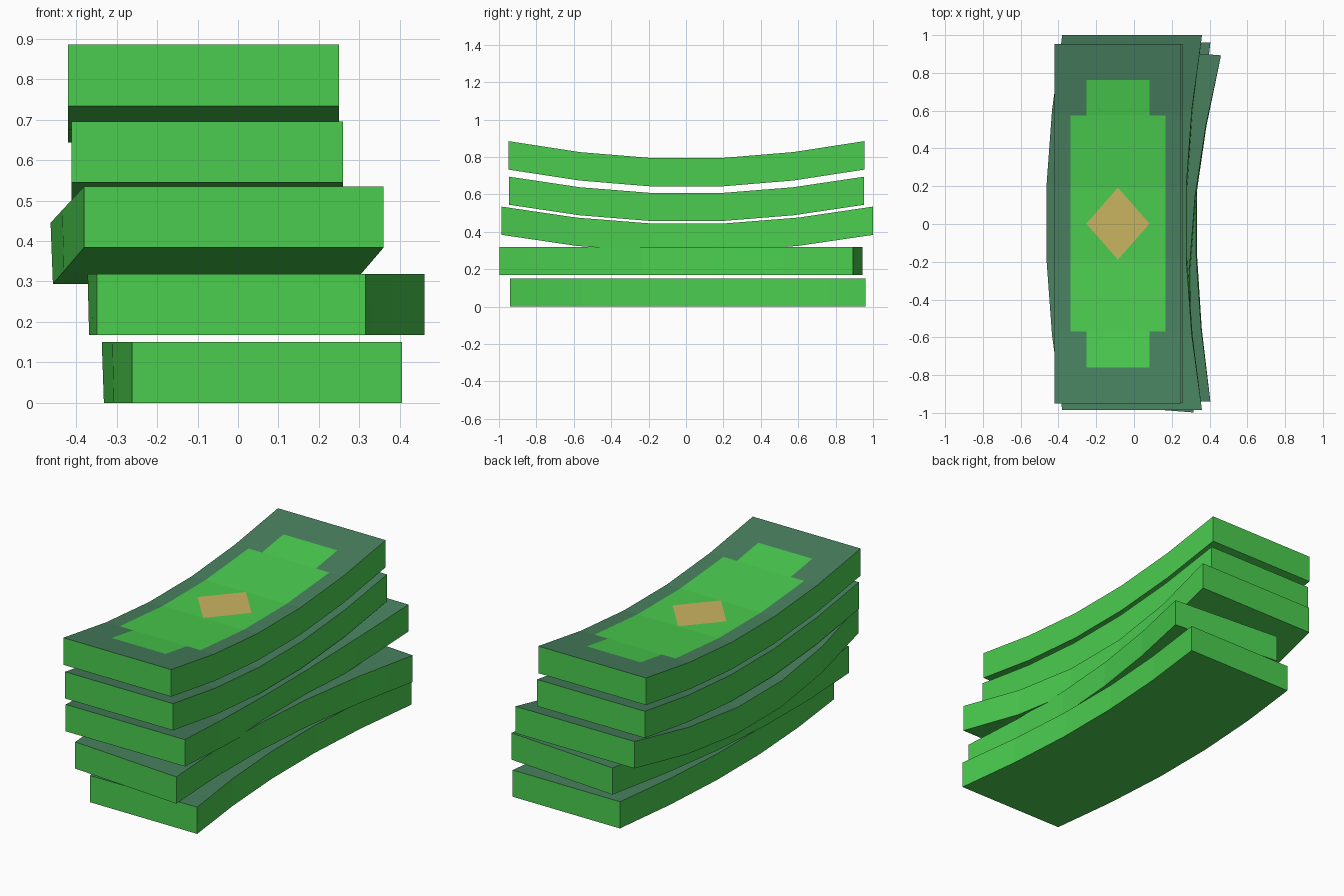
import bpy, bmesh
from math import radians
from mathutils import Matrix, Vector

if "Cube" in bpy.data.objects:
    bpy.data.objects.remove(bpy.data.objects["Cube"])


def material(name, rgb):
    m = bpy.data.materials.new(name)
    m.diffuse_color = (*rgb, 1)
    m.use_nodes = True
    m.node_tree.nodes["Principled BSDF"].inputs["Base Color"].default_value = m.diffuse_color
    return m


MATS = [material("note_green", (0.069, 0.605, 0.077)),
        material("border_green", (0.065, 0.216, 0.114)),
        material("emblem_tan", (0.59, 0.46, 0.12))]
GREEN, BORDER, TAN = range(3)

# Relative grid lines across and along a bundle, and how far each row is bent
XS = [-1, -0.75, -0.5, 0, 0.5, 0.75, 1]
YS = [-1, -0.8, -0.6, -0.2, 0, 0.2, 0.6, 0.8, 1]
BEND = {0: 0, 0.2: 0, 0.6: 0.35, 0.8: 0.675, 1: 1}


def bundle(name, centre, half_w, half_l, z, height, bow=0, lift=0, turn=0):
    """Bent stack of notes: bow shifts the middle in x, lift raises the ends."""
    bm = bmesh.new()
    place = Matrix.Translation((*centre, z)) @ Matrix.Rotation(radians(turn), 4, 'Z')

    def vert(u, v, top):
        b = BEND[abs(v)]
        side = bow * (1 - b) * (1 if top else 0.93)
        p = Vector((u * half_w + side, v * half_l, lift * b + (height if top else 0)))
        return bm.verts.new(place @ p)

    def face(verts, mat):
        bm.faces.new(verts).material_index = mat

    top = [[vert(u, v, True) for u in XS] for v in YS]
    low = [[vert(u, v, False) for u in XS] for v in YS]
    nx, ny = len(XS) - 1, len(YS) - 1

    for j in range(ny):
        for i in range(nx):
            cx, cy = (XS[i] + XS[i + 1]) / 2, (YS[j] + YS[j + 1]) / 2
            a, b = top[j][i], top[j][i + 1]
            c, d = top[j + 1][i + 1], top[j + 1][i]
            # Top: diamond emblem in the centre cells, stepped panel, dark border
            if abs(cx) < 0.5 and abs(cy) < 0.2:
                quad = [a, b, c, d]
                k = quad.index(top[4][3])
                n = quad[k:] + quad[:k]
                face([n[0], n[1], n[3]], TAN)
                face([n[1], n[2], n[3]], GREEN)
            else:
                panel = ((abs(cx) < 0.75 and abs(cy) < 0.6)
                         or (abs(cx) < 0.5 and abs(cy) < 0.8))
                face([a, b, c, d], GREEN if panel else BORDER)
            # Underside
            face([low[j][i], low[j + 1][i], low[j + 1][i + 1], low[j][i + 1]], GREEN)

    # Side and end walls around the outline
    ring = ([(0, i) for i in range(nx)] + [(j, nx) for j in range(ny)]
            + [(ny, i) for i in range(nx, 0, -1)] + [(j, 0) for j in range(ny, 0, -1)])
    for (j0, i0), (j1, i1) in zip(ring, ring[1:] + ring[:1]):
        face([low[j0][i0], low[j1][i1], top[j1][i1], top[j0][i0]], GREEN)

    mesh = bpy.data.meshes.new(name)
    bm.to_mesh(mesh)
    bm.free()
    for m in MATS:
        mesh.materials.append(m)
    bpy.context.collection.objects.link(bpy.data.objects.new(name, mesh))


# Stack from the ground up: flat sideways-bowed bundles, then sagging ones
bundle("bundle_bottom", (0.0715, 0.01), 0.333, 0.95, 0, 0.15, bow=-0.075)
bundle("bundle_second", (0.056, -0.027), 0.333, 0.948, 0.168, 0.15, bow=-0.08, turn=-4.4)
bundle("bundle_third", (-0.01, 0.007), 0.37, 0.993, 0.294, 0.151, bow=-0.083, lift=0.09)
bundle("bundle_fourth", (-0.076, 0.003), 0.335, 0.95, 0.458, 0.15, lift=0.087)
bundle("bundle_top", (-0.085, 0.002), 0.335, 0.952, 0.643, 0.152, lift=0.09)
